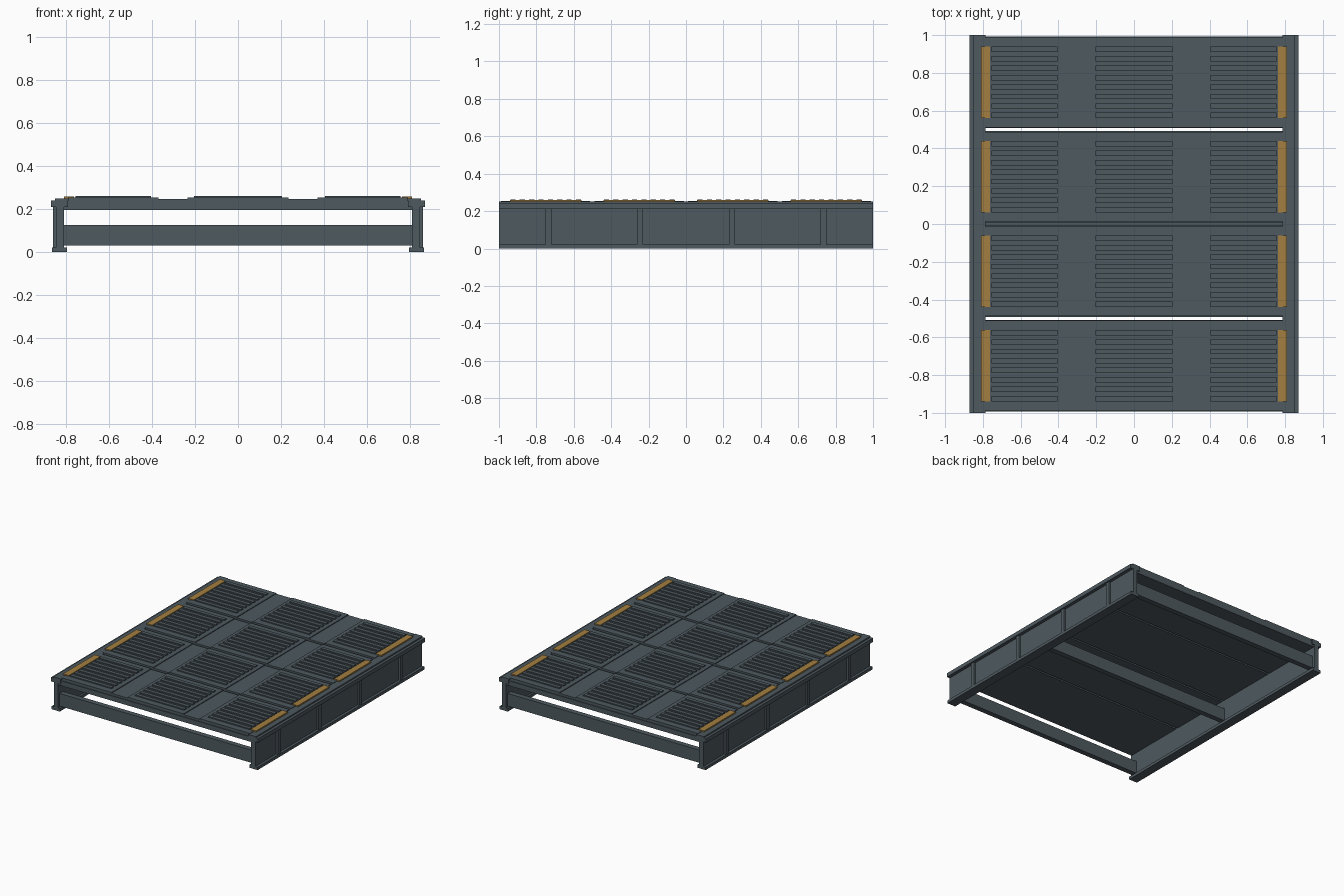
import bpy
import bmesh

old = bpy.data.objects.get("Cube")
if old:
    bpy.data.objects.remove(old, do_unlink=True)


def material(name, rgb):
    m = bpy.data.materials.new(name)
    m.use_nodes = True
    m.diffuse_color = (*rgb, 1)
    m.node_tree.nodes["Principled BSDF"].inputs["Base Color"].default_value = (*rgb, 1)
    return m


steel = material("blue grey steel", (0.075, 0.1, 0.116))
amber = material("amber marking", (0.36, 0.21, 0.05))


def boxes(name, spans, mat=steel):
    """One object made of boxes, each given as x, y and z ranges."""
    bm = bmesh.new()
    for xs, ys, zs in spans:
        verts = bmesh.ops.create_cube(bm, size=1)["verts"]
        for v in verts:
            v.co = [r[0] if c < 0 else r[1] for c, r in zip(v.co, (xs, ys, zs))]
    mesh = bpy.data.meshes.new(name)
    bm.to_mesh(mesh)
    bm.free()
    mesh.materials.append(mat)
    ob = bpy.data.objects.new(name, mesh)
    bpy.context.collection.objects.link(ob)
    return ob


def side(s, a, b):
    return tuple(sorted((s * a, s * b)))


length = (-1, 1)
centres = (-0.75, -0.25, 0.25, 0.75)

# Side girders with flanges, web, top rail and outer stiffeners
for s, label in ((1, "left"), (-1, "right")):
    boxes(f"{label}_girder", [
        (side(s, 0.795, 0.865), length, (0, 0.022)),
        (side(s, 0.81, 0.845), length, (0.022, 0.21)),
        (side(s, 0.79, 0.87), length, (0.21, 0.24)),
        (side(s, 0.785, 0.85), length, (0.24, 0.25)),
    ])
    boxes(f"{label}_stiffeners", [
        (side(s, 0.845, 0.86), (y - 0.016, y + 0.016), (0.022, 0.21))
        for y in (-0.735, -0.245, 0.245, 0.735)])

# Cross beams at both ends and the middle
for name, y in (("front_beam", -0.96), ("middle_beam", 0), ("back_beam", 0.96)):
    boxes(name, [((-0.812, 0.812), (y - 0.02, y + 0.02), (0.03, 0.126))])

# Deck panels with three raised tread plates, tread bars and edge markings
plates = ((-0.79, -0.37), (-0.235, 0.235), (0.37, 0.79))
bars = ((-0.755, -0.405), (-0.205, 0.205), (0.405, 0.755))
bar_count, pitch = 8, 0.05
for i, c in enumerate(centres, 1):
    span = (c - 0.243, c + 0.243)
    boxes(f"deck_panel_{i}", [
        ((-0.81, 0.81), span, (0.195, 0.232)),
        ((-0.79, 0.79), (c - 0.238, c + 0.238), (0.232, 0.248)),
    ])
    boxes(f"tread_plates_{i}", [
        (p, (c - 0.238, c + 0.238), (0.248, 0.254)) for p in plates])
    rows = [c + (k - (bar_count - 1) / 2) * pitch for k in range(bar_count)]
    boxes(f"tread_bars_{i}", [
        (b, (y - 0.014, y + 0.014), (0.254, 0.262)) for b in bars for y in rows])
    boxes(f"edge_markings_{i}", [
        (side(s, 0.762, 0.81), (c - 0.19, c + 0.19), (0.25, 0.26))
        for s in (1, -1)], amber)
